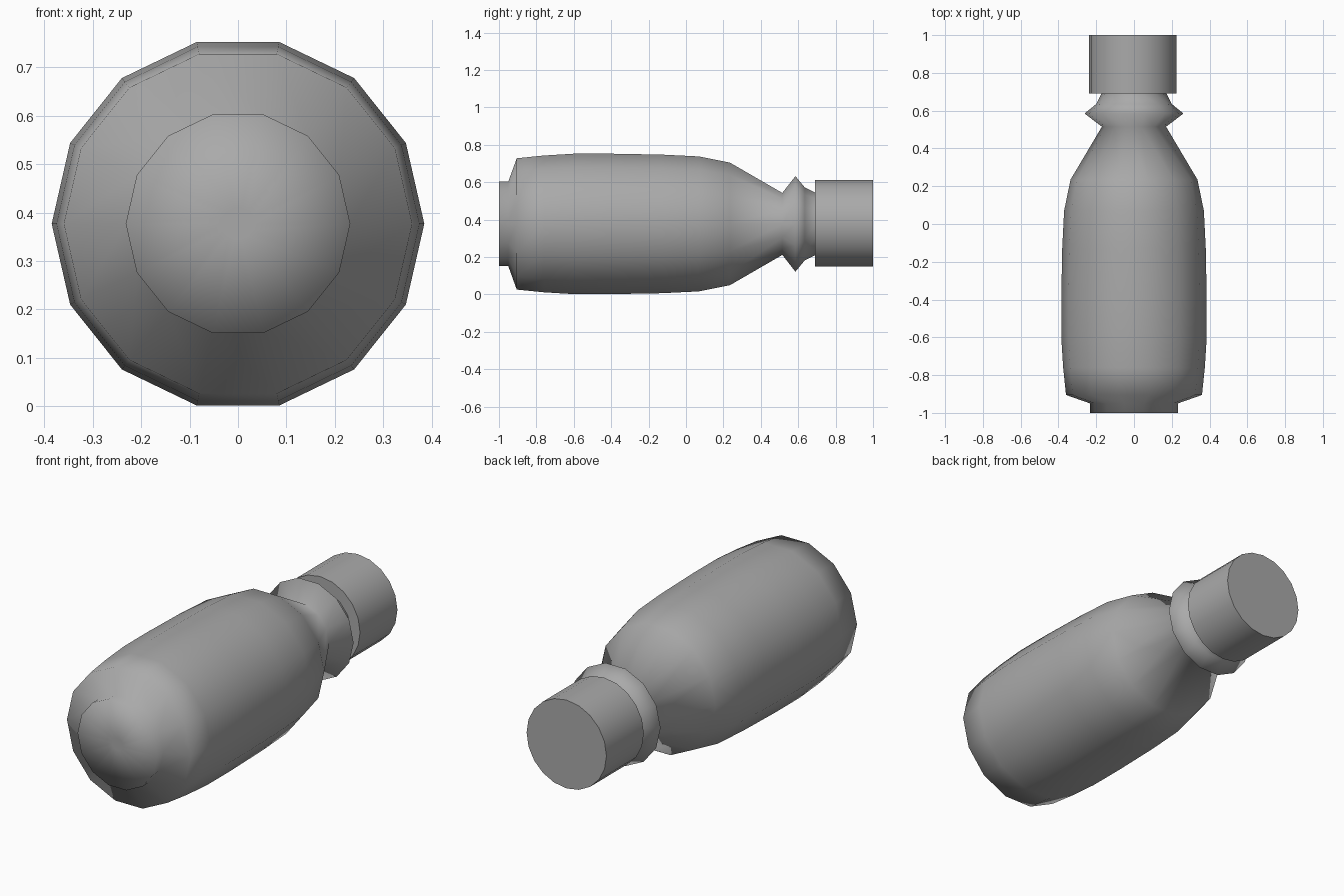
import bpy, bmesh, math

cube = bpy.data.objects.get("Cube")
if cube:
    bpy.data.objects.remove(cube, do_unlink=True)

grey = bpy.data.materials.new("plain grey")
grey.use_nodes = True
colour = (0.4, 0.4, 0.4, 1)
grey.diffuse_color = colour
grey.node_tree.nodes["Principled BSDF"].inputs["Base Color"].default_value = colour


def lathe(name, profile, sides, centre):
    """Turn (y, radius) pairs around an axis along y, closing both ends."""
    bm = bmesh.new()
    rings = []
    for y, r in profile:
        angles = [2 * math.pi * i / sides for i in range(sides)]
        rings.append([bm.verts.new((r * math.cos(a), y, r * math.sin(a))) for a in angles])
    for a, b in zip(rings, rings[1:]):
        for i in range(sides):
            j = (i + 1) % sides
            bm.faces.new((a[i], a[j], b[j], b[i]))
    bm.faces.new(rings[0])
    bm.faces.new(rings[-1])
    bmesh.ops.recalc_face_normals(bm, faces=bm.faces[:])
    for f in bm.faces:
        f.smooth = len(f.verts) == 4
    mesh = bpy.data.meshes.new(name)
    bm.to_mesh(mesh)
    bm.free()
    mesh.materials.append(grey)
    obj = bpy.data.objects.new(name, mesh)
    obj.location = centre
    bpy.context.collection.objects.link(obj)
    return obj


# Bottle body: base with a small centre disc, bulging sides, shoulder, collar, neck
lathe("bottle_body", [
    (-1.0, 0.032), (-1.0, 0.232), (-0.95, 0.232), (-0.905, 0.36),
    (-0.76, 0.375), (-0.6, 0.385), (-0.4, 0.385), (-0.13, 0.38),
    (0.07, 0.37), (0.235, 0.336), (0.515, 0.17), (0.585, 0.262),
    (0.635, 0.2), (0.69, 0.172), (0.75, 0.172),
], 14, (0, 0, 0.377))

# Cap: plain cylinder over the neck, with crisp rims
cap = lathe("bottle_cap", [(0.69, 0.232), (1.0, 0.232)], 20, (-0.006, 0, 0.381))
bpy.ops.object.select_all(action="DESELECT")
cap.select_set(True)
bpy.context.view_layer.objects.active = cap
bpy.ops.object.shade_smooth_by_angle(angle=math.radians(40))
